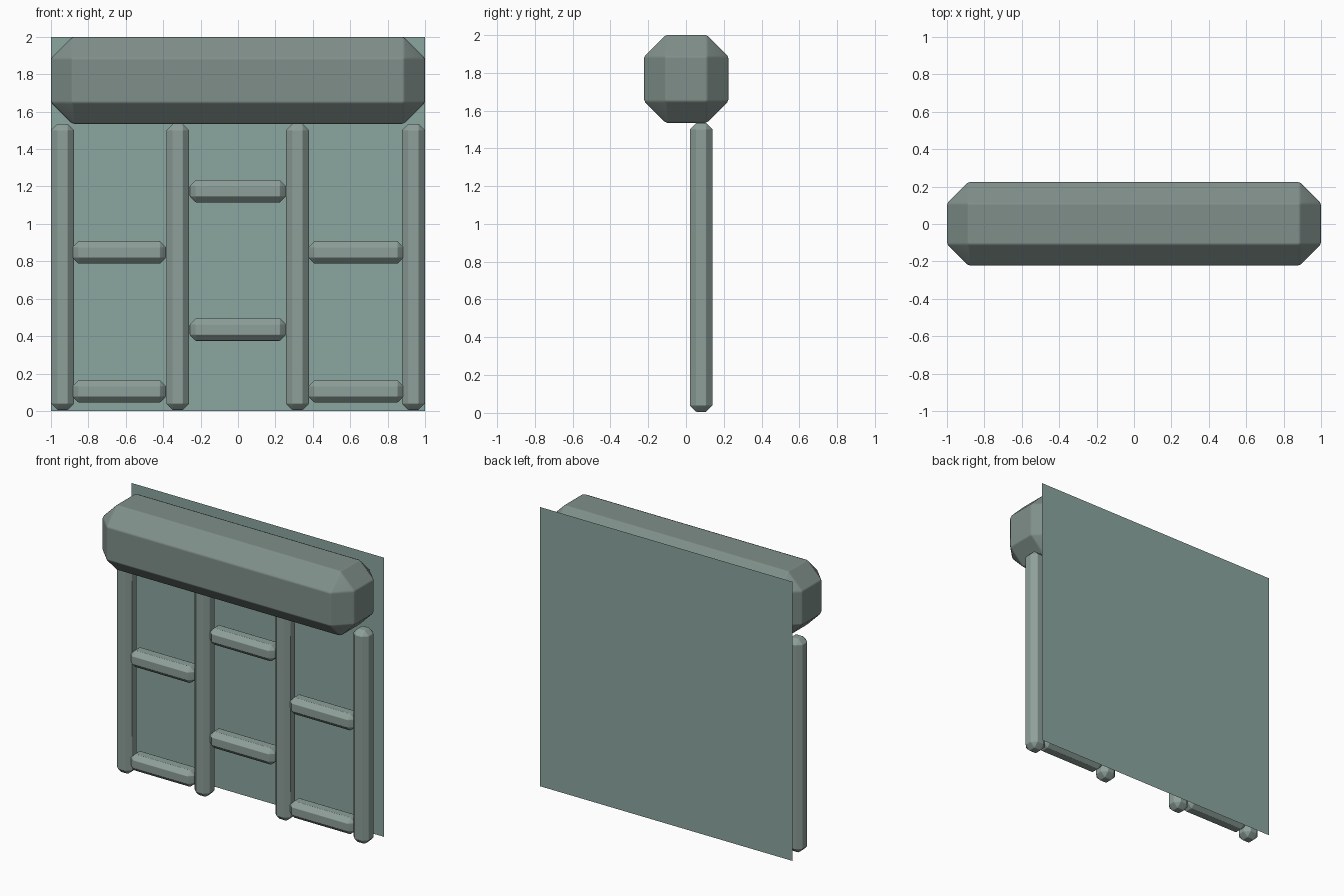
import bpy
import bmesh

if "Cube" in bpy.data.objects:
    bpy.data.objects.remove(bpy.data.objects["Cube"])


def material(name, color):
    m = bpy.data.materials.new(name)
    m.diffuse_color = (*color, 1)
    m.use_nodes = True
    m.node_tree.nodes["Principled BSDF"].inputs["Base Color"].default_value = m.diffuse_color
    return m


BEAM = material("beam_grey_green", (0.215, 0.275, 0.255))
FRAME = material("frame_grey_green", (0.27, 0.35, 0.32))
PANEL = material("panel_green", (0.26, 0.38, 0.345))


def bar(name, x, y, z, bevel, mat):
    """Box given by (min, max) ranges: wide chamfer, then softened chamfer edges."""
    bm = bmesh.new()
    bmesh.ops.create_cube(bm, size=1)
    for v in bm.verts:
        for i, (lo, hi) in enumerate((x, y, z)):
            v.co[i] = lo if v.co[i] < 0 else hi
    for offset in (bevel, bevel * 0.08):
        bmesh.ops.bevel(bm, geom=bm.edges[:], offset=offset, segments=1,
                        affect='EDGES', profile=0.5)
    for f in bm.faces:
        f.smooth = True
    mesh = bpy.data.meshes.new(name)
    bm.to_mesh(mesh)
    bm.free()
    mesh.materials.append(mat)
    obj = bpy.data.objects.new(name, mesh)
    bpy.context.collection.objects.link(obj)
    # Keep the broad facets flat-looking
    obj.modifiers.new("flat_facets", 'WEIGHTED_NORMAL').weight = 100
    return obj


DEPTH = (0.02, 0.14)

# Thick top beam
bar("top_beam", (-1, 1), (-0.222, 0.2245), (1.535, 2.0), 0.114, BEAM)

# Upright posts
for i, cx in enumerate((-0.938, -0.322, 0.318, 0.938)):
    bar(f"post_{i + 1}", (cx - 0.061, cx + 0.061), DEPTH, (0.005, 1.535), 0.034, FRAME)

# Horizontal rungs: x range and centre heights for each bay
bays = {
    "left": ((-0.885, -0.385), (0.105, 0.848)),
    "middle": ((-0.258, 0.256), (0.435, 1.175)),
    "right": ((0.377, 0.885), (0.105, 0.848)),
}
for side, (xr, heights) in bays.items():
    for i, h in enumerate(heights):
        bar(f"{side}_rung_{i + 1}", xr, DEPTH, (h - 0.06, h + 0.06), 0.032, FRAME)

# Flat back panel, just behind the rear of the beam
mesh = bpy.data.meshes.new("back_panel")
y = 0.225
mesh.from_pydata([(-1, y, 0), (1, y, 0), (1, y, 2), (-1, y, 2)], [], [(0, 1, 2, 3)])
mesh.materials.append(PANEL)
bpy.context.collection.objects.link(bpy.data.objects.new("back_panel", mesh))
